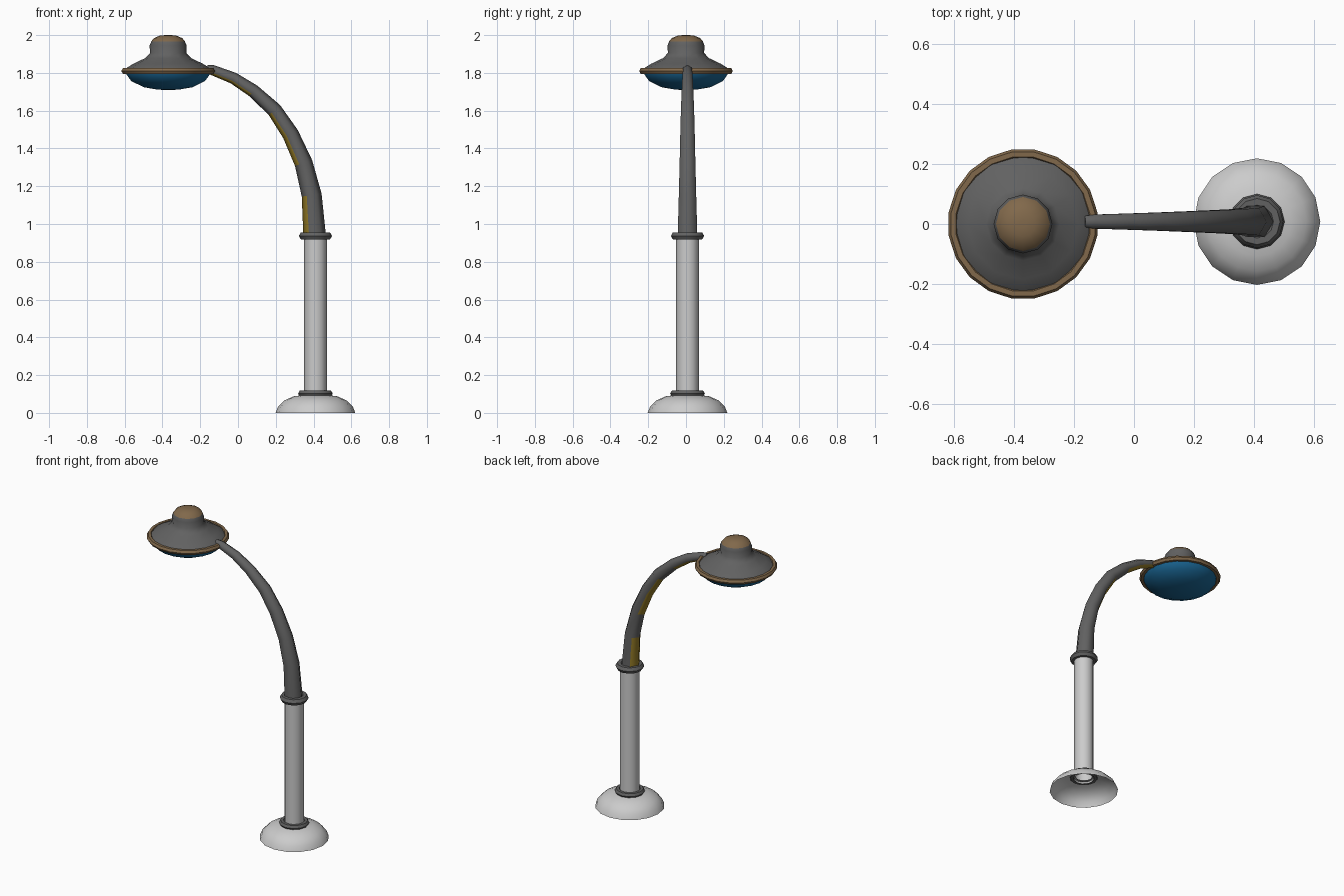
import bpy, math
from mathutils import Vector, Matrix

if "Cube" in bpy.data.objects:
    bpy.data.objects.remove(bpy.data.objects["Cube"])

POLE = (0.41, 0.008)
HEAD = (-0.37, 0.0)


def material(name, rgb):
    m = bpy.data.materials.new(name)
    m.diffuse_color = (*rgb, 1)
    m.use_nodes = True
    m.node_tree.nodes["Principled BSDF"].inputs["Base Color"].default_value = m.diffuse_color
    return m


DARK = material("dark_grey", (0.12, 0.12, 0.12))
LIGHT = material("light_grey", (0.6, 0.6, 0.6))
BROWN = material("bronze", (0.22, 0.14, 0.07))
BLUE = material("blue_glass", (0.01, 0.13, 0.29))
YELLOW = material("yellow_patch", (0.3, 0.2, 0.02))


def finish(name, verts, faces, mats, angle=50):
    me = bpy.data.meshes.new(name)
    me.from_pydata(verts, [], faces)
    for m in mats:
        me.materials.append(m)
    ob = bpy.data.objects.new(name, me)
    bpy.context.collection.objects.link(ob)
    bpy.ops.object.select_all(action='DESELECT')
    ob.select_set(True)
    bpy.context.view_layer.objects.active = ob
    bpy.ops.object.mode_set(mode='EDIT')
    bpy.ops.mesh.select_all(action='SELECT')
    bpy.ops.mesh.normals_make_consistent(inside=False)
    bpy.ops.object.mode_set(mode='OBJECT')
    bpy.ops.object.shade_smooth_by_angle(angle=math.radians(angle))
    return ob


def bridge(rings, n, closed=False):
    last = rings if closed else rings - 1
    return [(i * n + j, i * n + (j + 1) % n,
             (i + 1) % rings * n + (j + 1) % n, (i + 1) % rings * n + j)
            for i in range(last) for j in range(n)]


def lathe(name, centre, profile, n, mat, cap=False, closed=False, phase=0.0):
    """Revolve (radius, height) points around a vertical axis."""
    verts = []
    for r, z in profile:
        for j in range(n):
            a = 2 * math.pi * (j + phase) / n
            verts.append((centre[0] + r * math.cos(a), centre[1] + r * math.sin(a), z))
    faces = bridge(len(profile), n, closed)
    if cap:
        faces.append(tuple(range(len(verts) - n, len(verts))))
    return finish(name, verts, faces, [mat])


def ring(name, centre, z, major, minor, n, mat, phase=0.0, sides=6):
    prof = [(major + minor * math.cos(2 * math.pi * k / sides),
             z + minor * math.sin(2 * math.pi * k / sides)) for k in range(sides)]
    return lathe(name, centre, prof, n, mat, closed=True, phase=phase)


# Base and pole
lathe("base", POLE, [(0.211, 0), (0.198, 0.033), (0.165, 0.066), (0.115, 0.088), (0.05, 0.096)],
      16, LIGHT)
lathe("pole", POLE, [(0.06, 0.085), (0.06, 0.95)], 12, LIGHT)
ring("lower_collar", POLE, 0.102, 0.074, 0.018, 12, DARK)
ring("upper_collar", POLE, 0.937, 0.066, 0.022, 12, DARK)

# Curved tapering arm, hexagonal section, with yellow patches underneath
path = [(0.406, 0.935, 0.06), (0.39, 1.153, 0.053), (0.347, 1.323, 0.048),
        (0.278, 1.476, 0.044), (0.193, 1.603, 0.040), (0.082, 1.704, 0.035),
        (-0.024, 1.772, 0.031), (-0.135, 1.815, 0.027), (-0.165, 1.82, 0.022)]
pts = [Vector((x, POLE[1], z)) for x, z, r in path]
verts = []
for i, p in enumerate(pts):
    t = (pts[min(i + 1, len(pts) - 1)] - pts[max(i - 1, 0)]).normalized()
    if i == 0:
        t = Vector((0, 0, 1))
    out = Vector((t.z, 0, -t.x))
    for j in range(6):
        a = j * math.pi / 3
        verts.append(p + path[i][2] * (out * math.cos(a) + Vector((0, math.sin(a), 0))))
faces = bridge(len(path), 6)
faces.append(tuple(range(len(verts) - 6, len(verts))))
arm = finish("arm", verts, faces, [DARK, YELLOW], 70)
for k, poly in enumerate(arm.data.polygons):
    seg, side = divmod(k, 6)
    if side in (2, 3) and seg in (0, 2, 3, 5, 6):
        poly.material_index = 1

# Lamp head
lathe("lamp_shade", HEAD, [(0.232, 1.815), (0.22, 1.826), (0.185, 1.848), (0.122, 1.878),
                           (0.096, 1.905), (0.098, 1.945), (0.088, 1.968)], 12, DARK)
lathe("lamp_cap", HEAD, [(0.09, 1.966), (0.075, 1.984), (0.042, 1.998), (0.012, 2.0)],
      12, BROWN, cap=True)
ring("lamp_rim", HEAD, 1.81, 0.234, 0.017, 20, BROWN, phase=0.5)
lathe("lamp_glass", HEAD, [(0.228, 1.81), (0.222, 1.79), (0.198, 1.757), (0.13, 1.724),
                           (0.06, 1.712), (0.01, 1.709)], 20, BLUE, cap=True, phase=0.5)
